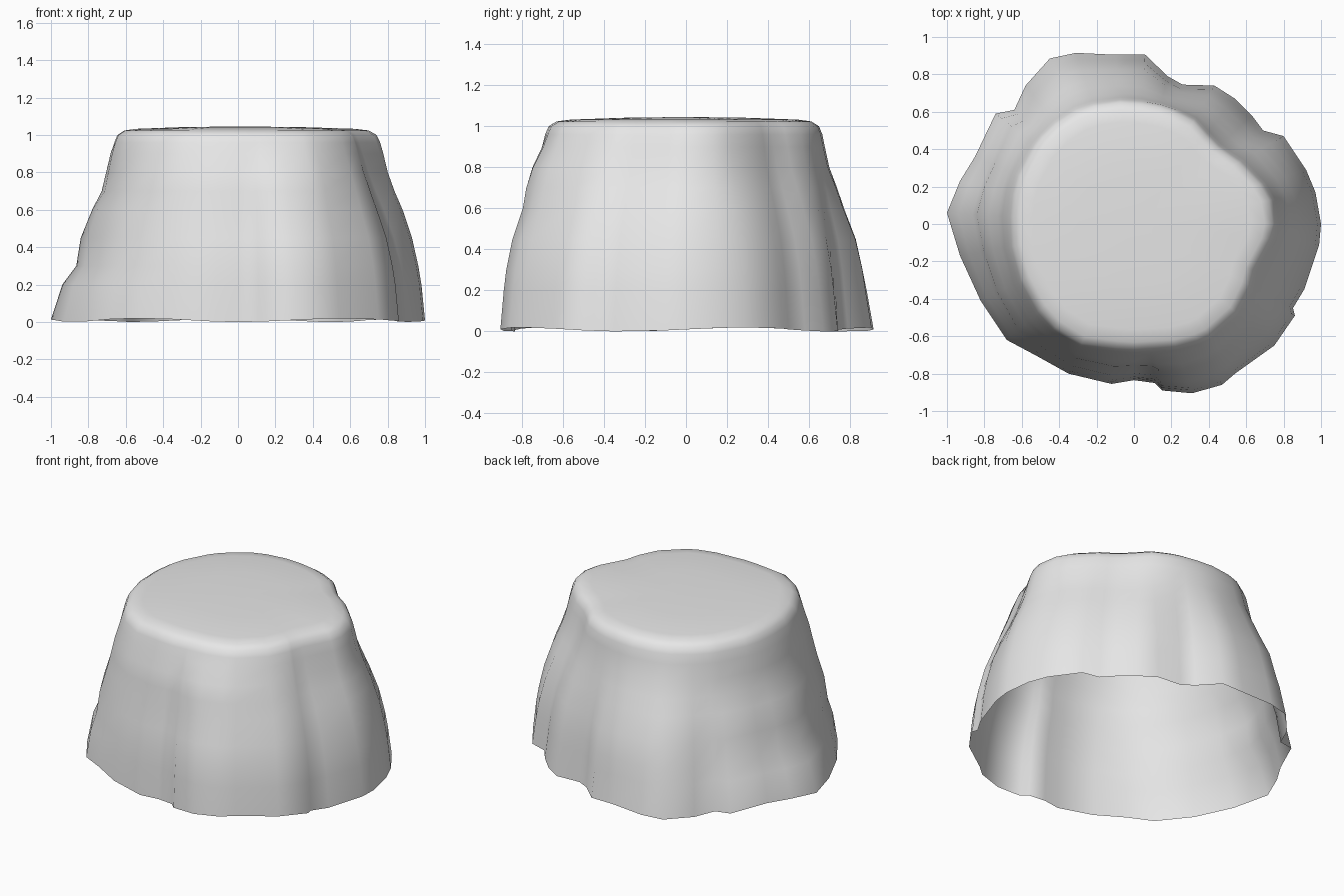
import bpy
import bmesh
import math

cube = bpy.data.objects.get("Cube")
if cube:
    bpy.data.objects.remove(cube, do_unlink=True)

# Ground outline of the rock, counter-clockwise
BASE = [(1.0, 0.0), (.97, .17), (.92, .29), (.80, .47), (.69, .50), (.63, .58), (.54, .67),
        (.43, .74), (.26, .745), (.18, .79), (.06, .905), (-.10, .905), (-.31, .915),
        (-.45, .885), (-.58, .74), (-.64, .61), (-.74, .59), (-.85, .36), (-.93, .23),
        (-1.0, .06), (-.93, -.17), (-.82, -.41), (-.68, -.62), (-.53, -.70), (-.35, -.80),
        (-.12, -.855), (0, -.835), (.11, -.85), (.15, -.89), (.31, -.905), (.47, -.86),
        (.54, -.80), (.75, -.65), (.86, -.49), (.85, -.45), (.91, -.35), (.99, -.11)]

# Outline of the flat top's shoulder
RIM = [(.76, .0), (.74, .13), (.64, .28), (.52, .37), (.42, .44), (.34, .55), (.2, .62),
       (0, .66), (-.1, .665), (-.3, .62), (-.46, .51), (-.57, .37), (-.64, .2), (-.66, 0),
       (-.64, -.2), (-.57, -.38), (-.46, -.54), (-.3, -.65), (-.1, -.68), (.1, -.68),
       (.3, -.66), (.5, -.56), (.59, -.43), (.65, -.25), (.73, -.12)]

# How far the wall has moved from base to rim at each height, per side
HEIGHTS = [.2, .3, .45, .6, .7, .8, .9, .96]
PLUS_X = [.08, .15, .29, .50, .68, .83, .93, 1]
MINUS_X = [.18, .40, .47, .65, .80, .87, .94, 1]
PLUS_Y = [.12, .18, .32, .56, .70, .86, .95, 1]
MINUS_Y = [.07, .12, .25, .47, .53, .67, .90, 1]

# Rounded shoulder and nearly flat cap: (scale of rim, height)
CAP = [(.975, 1.0), (.92, 1.024), (.82, 1.033), (.45, 1.042)]


def polar(points):
    return sorted((math.atan2(y, x) % math.tau, math.hypot(x, y)) for x, y in points)


def radius_at(outline, angle):
    ring = [(outline[-1][0] - math.tau, outline[-1][1])] + outline
    ring.append((outline[0][0] + math.tau, outline[0][1]))
    for (a0, r0), (a1, r1) in zip(ring, ring[1:]):
        if a0 <= angle <= a1:
            return r0 + (r1 - r0) * (angle - a0) / max(a1 - a0, 1e-6)
    return ring[0][1]


def wall_fraction(level, angle):
    c, s = math.cos(angle), math.sin(angle)
    side_x = PLUS_X if c > 0 else MINUS_X
    side_y = PLUS_Y if s > 0 else MINUS_Y
    return side_x[level] * c * c + side_y[level] * s * s


base, rim = polar(BASE), polar(RIM)
columns = [(a, r, radius_at(rim, a)) for a, r in base]
bm = bmesh.new()


def add_ring(radius_height):
    ring = []
    for a, rb, rt in columns:
        r, z = radius_height(a, rb, rt)
        ring.append(bm.verts.new((r * math.cos(a), r * math.sin(a), z)))
    return ring


# Slightly wavy open foot, craggy wall, then the shoulder and cap
rings = [add_ring(lambda a, rb, rt: (rb, .01 + .01 * math.sin(5 * a)))]
for i, z in enumerate(HEIGHTS):
    rings.append(add_ring(lambda a, rb, rt: (rb + (rt - rb) * wall_fraction(i, a), z)))
for scale, z in CAP:
    rings.append(add_ring(lambda a, rb, rt: (rt * scale, z)))

count = len(columns)
for low, high in zip(rings, rings[1:]):
    for j in range(count):
        k = (j + 1) % count
        bm.faces.new((low[j], low[k], high[k], high[j]))
centre = bm.verts.new((0, 0, 1.046))
for j in range(count):
    bm.faces.new((rings[-1][j], rings[-1][(j + 1) % count], centre))

for face in bm.faces:
    face.smooth = True
mesh = bpy.data.meshes.new("rock")
bm.to_mesh(mesh)
bm.free()

# Plain stone colour
stone = bpy.data.materials.new("light grey stone")
stone.use_nodes = True
stone.diffuse_color = (.8, .8, .8, 1)
stone.node_tree.nodes["Principled BSDF"].inputs["Base Color"].default_value = (.8, .8, .8, 1)
mesh.materials.append(stone)

rock = bpy.data.objects.new("rock", mesh)
bpy.context.collection.objects.link(rock)
